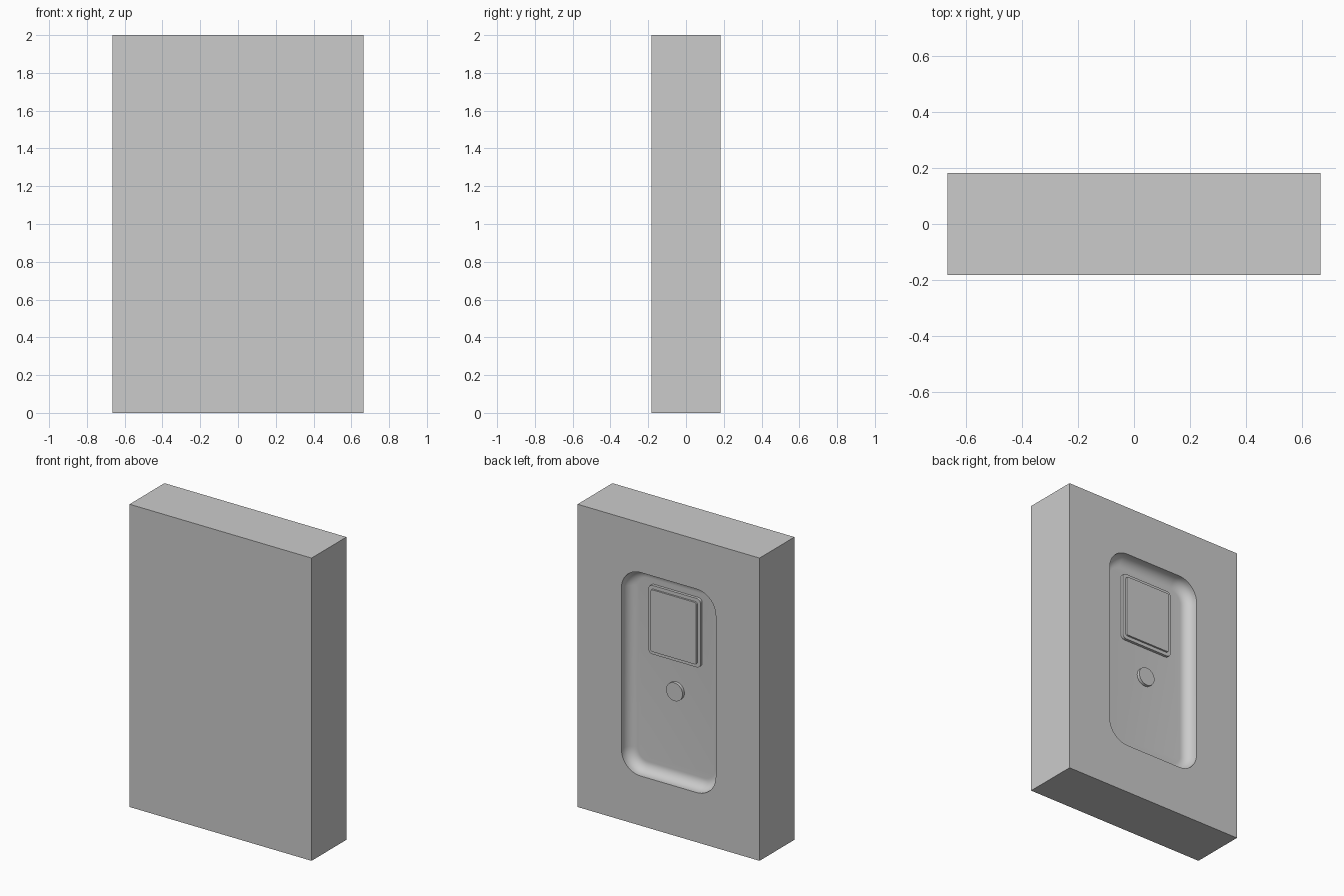
import bpy, bmesh, math

if "Cube" in bpy.data.objects:
    bpy.data.objects.remove(bpy.data.objects["Cube"])

W, D, H = 0.665, 0.182, 2.0          # half width, half depth, height
POCKET_DEPTH, FILLET = 0.08, 0.065
FLOOR = D - POCKET_DEPTH


def rounded_rect(x, z0, z1, r, seg):
    """Outline points (x, z), counter-clockwise from the upper +x corner."""
    pts = []
    corners = [(x - r, z1 - r), (r - x, z1 - r), (r - x, z0 + r), (x - r, z0 + r)]
    for i, (cx, cz) in enumerate(corners):
        for k in range(seg + 1):
            a = math.pi / 2 * (i + k / seg)
            pts.append((cx + r * math.cos(a), cz + r * math.sin(a)))
    return pts


def add_ring(bm, pts, y):
    return [bm.verts.new((x, y, z)) for x, z in pts]


def bridge(bm, a, b):
    for i in range(len(a)):
        j = (i + 1) % len(a)
        bm.faces.new((a[i], a[j], b[j], b[i]))


def finish(bm, name):
    bmesh.ops.recalc_face_normals(bm, faces=bm.faces)
    mesh = bpy.data.meshes.new(name)
    bm.to_mesh(mesh)
    bm.free()
    obj = bpy.data.objects.new(name, mesh)
    bpy.context.collection.objects.link(obj)
    bpy.ops.object.select_all(action='DESELECT')
    obj.select_set(True)
    bpy.context.view_layer.objects.active = obj
    bpy.ops.object.shade_smooth_by_angle(angle=math.radians(30))
    return obj


def plate(name, pts, y0, y1):
    bm = bmesh.new()
    a, b = add_ring(bm, pts, y0), add_ring(bm, pts, y1)
    bridge(bm, a, b)
    bm.faces.new(a)
    bm.faces.new(b)
    return finish(bm, name)


# Wall block with a rounded pocket in its back face
bm = bmesh.new()
box = [(W, H), (-W, H), (-W, 0), (W, 0)]
front, back = add_ring(bm, box, -D), add_ring(bm, box, D)
bm.faces.new(front)
bridge(bm, front, back)

SEG = 12
X, Z0, Z1, R = 0.345, 0.328, 1.672, 0.14
rim = add_ring(bm, rounded_rect(X, Z0, Z1, R, SEG), D)

# Flat back face around the pocket mouth
n = SEG + 1
for i in range(4):
    for k in range(SEG):
        bm.faces.new((back[i], rim[i * n + k], rim[i * n + k + 1]))
    j = (i + 1) % 4
    bm.faces.new((back[i], rim[i * n + SEG], rim[j * n], back[j]))

# Pocket side wall, curved fillet and floor
ring = rim
for k in range(11):
    t = math.pi / 2 * k / 10
    inset = FILLET * (1 - math.cos(t))
    y = FLOOR + FILLET * (1 - math.sin(t))
    nxt = add_ring(bm, rounded_rect(X - inset, Z0 + inset, Z1 - inset, R - inset, SEG), y)
    bridge(bm, ring, nxt)
    ring = nxt
bm.faces.new(ring)
finish(bm, "wall_block")

# Screen: bezel plate with a raised panel
plate("screen_bezel", rounded_rect(0.19, 1.12, 1.575, 0.028, 6), FLOOR - 0.01, FLOOR + 0.018)
plate("screen_panel", rounded_rect(0.167, 1.143, 1.552, 0.012, 4), FLOOR + 0.01, FLOOR + 0.03)

# Round button below the screen
circle = [(0.06 * math.cos(2 * math.pi * i / 48), 0.915 + 0.06 * math.sin(2 * math.pi * i / 48))
          for i in range(48)]
plate("round_button", circle, FLOOR - 0.01, FLOOR + 0.02)
